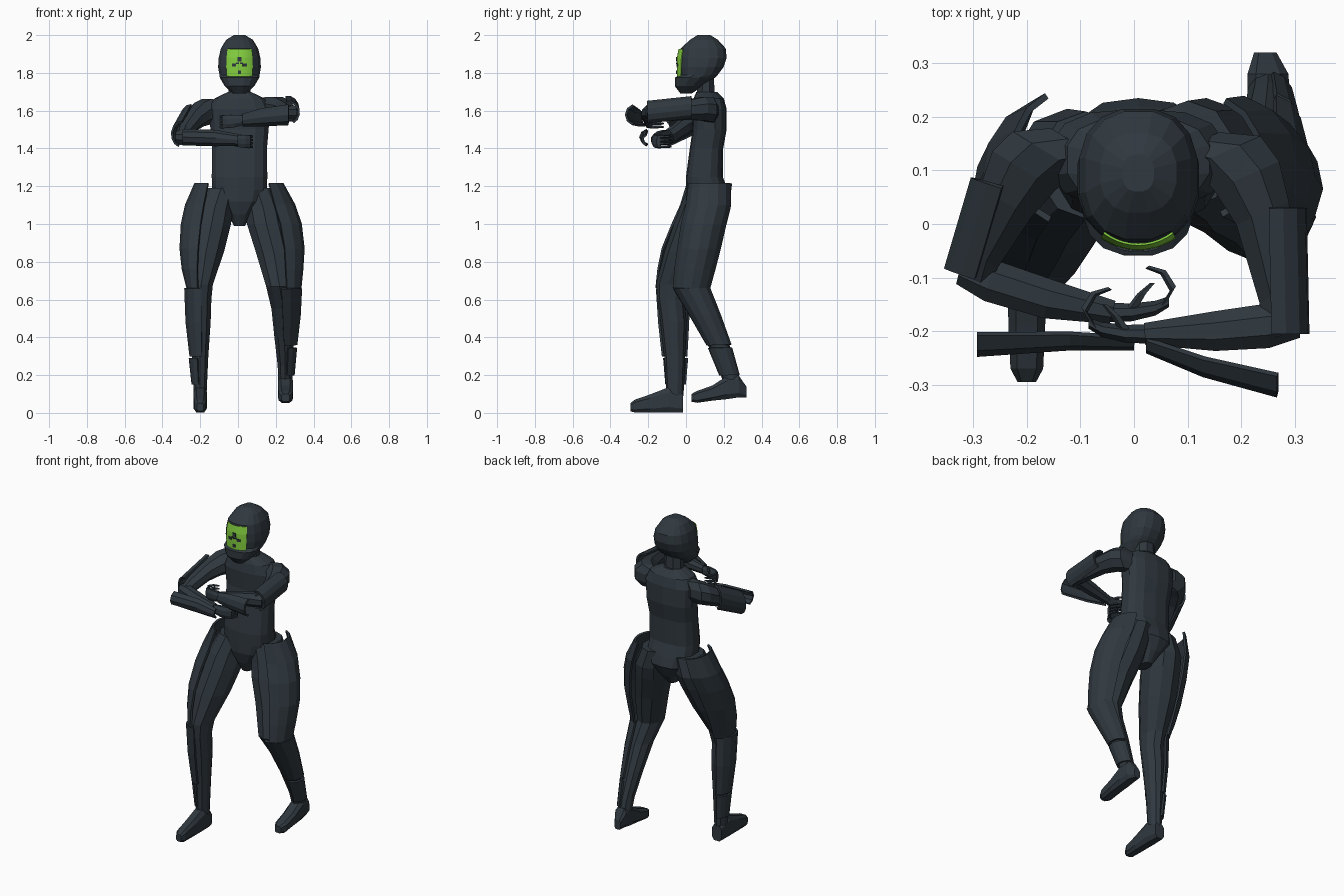
import bpy, bmesh, math
from mathutils import Vector

def material(name, rgb):
    m = bpy.data.materials.new(name)
    m.diffuse_color = (*rgb, 1)
    return m

SLATE = material("dark slate", (0.029, 0.040, 0.050))
GREEN = material("visor green", (0.23, 0.63, 0.05))
X, Y, Z = Vector((1, 0, 0)), Vector((0, 1, 0)), Vector((0, 0, 1))

def loft(name, rings, u=X, v=Y, sides=10, square=1.0, arc=None, thick=0.012, mat=SLATE):
    """Skin rings (x, y, z, radius_u, radius_v). arc=(middle, half) in degrees gives an open shell."""
    bm = bmesh.new()
    u, v = Vector(u).normalized(), Vector(v).normalized()
    power = lambda t: math.copysign(abs(t) ** square, t)
    if arc:
        angles = [math.radians(arc[0] + arc[1] * (2 * i / sides - 1)) for i in range(sides + 1)]
    else:
        angles = [2 * math.pi * (i + 0.5) / sides for i in range(sides)]
    rows = [[bm.verts.new(Vector((x, y, z)) + u * a * power(math.cos(t)) + v * b * power(math.sin(t)))
             for t in angles] for x, y, z, a, b in rings]
    n = len(angles)
    for r0, r1 in zip(rows, rows[1:]):
        for i in range(n - 1 if arc else n):
            j = (i + 1) % n
            bm.faces.new((r0[i], r0[j], r1[j], r1[i]))
    if not arc:
        bm.faces.new(rows[0])
        bm.faces.new(rows[-1])
    bmesh.ops.recalc_face_normals(bm, faces=bm.faces)
    me = bpy.data.meshes.new(name)
    bm.to_mesh(me)
    bm.free()
    me.materials.append(mat)
    ob = bpy.data.objects.new(name, me)
    bpy.context.collection.objects.link(ob)
    if arc:
        s = ob.modifiers.new("thickness", 'SOLIDIFY')
        s.thickness, s.offset = thick, 0
    return ob

def profile(rows, cx=.008):
    """Rows of (z, half width, front y, back y) to rings."""
    return [(cx, (f + b) / 2, z, w, (b - f) / 2) for z, w, f, b in rows]

# Torso, pelvis and neck
loft("torso", profile([
    (0.99, .03, .05, .15), (1.05, .06, .02, .20), (1.12, .125, .0, .235), (1.18, .148, .0, .22),
    (1.25, .15, .0, .195), (1.40, .148, .02, .197), (1.50, .157, .035, .215),
    (1.61, .165, .03, .215), (1.665, .135, .04, .20), (1.70, .06, .055, .165)]), sides=14, square=.75)
loft("neck", profile([(1.64, .085, .05, .18), (1.70, .062, .055, .155), (1.80, .058, .06, .15)]), sides=8)

# Helmet with projecting jaw
loft("helmet", profile([
    (1.69, .035, -.03, .03), (1.73, .08, -.06, .09), (1.775, .106, -.06, .155),
    (1.79, .108, -.03, .17), (1.83, .115, -.036, .20), (1.88, .112, -.036, .217), (1.93, .10, -.03, .212),
    (1.975, .072, .02, .17), (2.0, .03, .06, .13)]), sides=16, square=.82)

# Visor plate and its dark face marks
loft("visor", profile([(1.772, .118, -.046, .18), (1.83, .124, -.047, .21),
                       (1.88, .122, -.046, .22), (1.925, .115, -.038, .22)]),
     arc=(270, 34), thick=.004, mat=GREEN)
for deg, z, half, h in [(0, 1.872, 5, .011), (-14, 1.842, 5, .008), (13, 1.842, 5, .008),
                        (-5, 1.851, 4, .005), (5, 1.851, 4, .005), (0, 1.803, 4, .009)]:
    loft("visor_mark", profile([(z - h, .124, -.0505, .215), (z + h, .124, -.0505, .215)]),
         sides=2, arc=(270 + deg, half), thick=.004)

# Legs: right one forward, left one trailing
loft("right_leg", [
    (-.09, .11, 1.19, .09, .10), (-.125, .09, 1.08, .105, .125), (-.14, .06, 1.0, .108, .125),
    (-.17, 0, .85, .10, .115), (-.195, -.07, .68, .065, .088), (-.2, -.08, .6, .062, .073),
    (-.2, -.067, .48, .058, .07), (-.2, -.06, .3, .045, .055), (-.2, -.058, .09, .035, .045)])
loft("left_leg", [
    (.10, .13, 1.19, .09, .10), (.135, .12, 1.08, .105, .115), (.15, .1, 1.0, .108, .115),
    (.19, .065, .85, .10, .10), (.22, .025, .67, .075, .093), (.24, .085, .55, .066, .076),
    (.245, .157, .4, .055, .06), (.25, .217, .25, .042, .05), (.25, .25, .14, .038, .045)])

# Feet, skinned from heel to toe
loft("right_foot", [(-.2, -.015, .05, .033, .05), (-.2, -.09, .07, .038, .07),
                    (-.2, -.19, .05, .036, .05), (-.2, -.27, .036, .032, .036),
                    (-.2, -.295, .03, .018, .022)], v=Z, sides=8, square=.6)
loft("left_foot", [(.245, .32, .11, .022, .03), (.25, .28, .14, .04, .06), (.252, .22, .135, .042, .065),
                   (.252, .14, .105, .042, .042), (.252, .06, .085, .038, .033),
                   (.252, .03, .08, .022, .022)], v=Z, sides=8, square=.6)

# Curved leg armour on the outer sides
SHELLS = [
    ("right_thigh_armour", (182, 74), [(-.135, .125, 1.215, .09, .12), (-.15, .10, 1.1, .125, .13),
                                       (-.165, .055, 1.0, .132, .13), (-.18, .0, .87, .124, .128),
                                       (-.19, -.035, .76, .102, .115), (-.195, -.06, .66, .072, .1)]),
    ("left_thigh_armour", (-2, 74), [(.14, .125, 1.215, .095, .11), (.16, .12, 1.1, .138, .12),
                                     (.19, .095, 1.0, .142, .12), (.215, .07, .87, .132, .115),
                                     (.225, .048, .76, .115, .108), (.235, .03, .66, .095, .098)]),
    ("right_shin_armour", (190, 90), [(-.205, -.07, .66, .075, .085), (-.205, -.065, .48, .068, .078),
                                      (-.2, -.06, .30, .052, .063)]),
    ("left_shin_armour", (-10, 90), [(.245, .03, .66, .09, .095), (.25, .1, .52, .078, .08),
                                     (.253, .175, .36, .056, .062)]),
    ("right_ankle_armour", (180, 80), [(-.205, -.055, .29, .05, .062), (-.2, -.055, .15, .04, .05)]),
    ("left_ankle_armour", (0, 80), [(.255, .18, .345, .052, .06), (.25, .23, .20, .044, .05)])]
for name, arc, rings in SHELLS:
    loft(name, rings, sides=6, arc=arc)

# Arms folded in front of the chest
loft("right_upper_arm", [(-.10, .145, 1.60, .07, .06), (-.165, .135, 1.595, .078, .072),
                         (-.205, .10, 1.58, .075, .068), (-.24, .04, 1.55, .06, .06),
                         (-.29, -.06, 1.48, .045, .05), (-.30, -.11, 1.455, .035, .04)],
     u=(-.85, .52, 0), v=Z, sides=8)
loft("left_upper_arm", [(.10, .145, 1.60, .07, .06), (.17, .135, 1.605, .078, .072),
                        (.21, .09, 1.61, .072, .068), (.24, .02, 1.605, .058, .058),
                        (.272, -.13, 1.59, .045, .05), (.28, -.205, 1.585, .04, .043)],
     u=(.9, .4, 0), v=Z, sides=8)
loft("right_forearm", [(-.325, -.085, 1.46, .03, .035), (-.27, -.105, 1.46, .043, .042),
                       (-.16, -.14, 1.455, .04, .038), (-.04, -.165, 1.447, .024, .028)],
     u=(-.25, -.97, 0), v=Z, sides=8)
loft("left_forearm", [(.308, -.18, 1.59, .035, .04), (.25, -.19, 1.59, .045, .045),
                      (.15, -.20, 1.575, .04, .04), (.02, -.205, 1.552, .022, .028)],
     u=(.05, -1, 0), v=Z, sides=8)

# Arm armour
loft("right_upper_arm_armour", [(-.25, .07, 1.56, .052, .07), (-.30, -.1, 1.475, .052, .065)],
     u=(-.95, .3, 0), v=Z, sides=6, arc=(10, 85))
loft("left_upper_arm_armour", [(.265, .03, 1.615, .052, .058), (.27, -.205, 1.59, .052, .058)],
     u=(1, 0, 0), v=Z, sides=6, arc=(20, 85))
loft("right_forearm_armour", [(-.293, -.192, 1.46, .05, .04), (-.12, -.195, 1.455, .035, .04),
                              (.0, -.205, 1.445, .025, .028)], u=-Y, v=Z, sides=4, arc=(0, 75))
loft("left_forearm_armour", [(.268, -.268, 1.578, .05, .052), (.13, -.24, 1.565, .04, .045),
                             (.025, -.208, 1.55, .028, .03)], u=-Y, v=Z, sides=4, arc=(0, 75))

# Hands: palm, four curled fingers and a thumb, mirrored by the sign s
def hand(side, s, wx, wy, wz):
    at = lambda dx, dy, dz, a, b: (wx + s * dx, wy + dy, wz + dz, a, b)
    loft(side + "_palm", [at(-.02, 0, 0, .02, .025), at(.03, 0, -.005, .018, .035),
                          at(.075, .008, -.008, .015, .037), at(.10, .02, -.008, .011, .033)],
         u=Y, v=Z, sides=8)
    for i in range(4):
        dz = .018 - i * .018
        loft(side + "_finger", [at(.09, .015, dz, .010, .009), at(.108, .045, dz, .008, .008),
                                at(.09, .075, dz, .007, .007), at(.06, .085, dz, .005, .005)],
             u=(s * .8, .6, 0), v=Z, sides=5)
    loft(side + "_thumb", [at(.03, .005, .015, .012, .01), at(.05, .035, .022, .009, .008),
                           at(.07, .055, .018, .005, .005)], u=X, v=Z, sides=5)

hand("right", 1, -.035, -.165, 1.445)
hand("left", -1, .015, -.205, 1.55)
